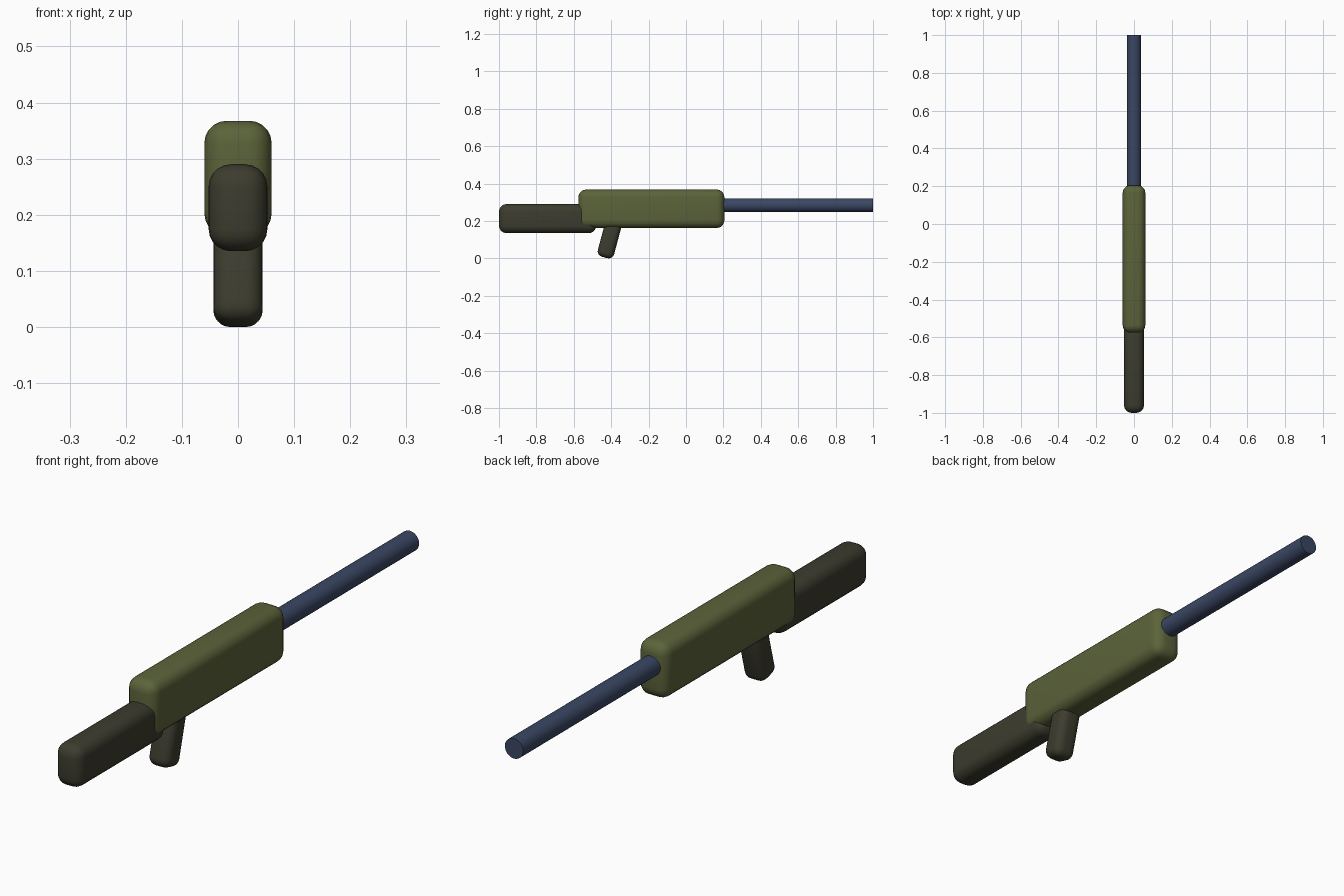
import bpy
import math

if "Cube" in bpy.data.objects:
    bpy.data.objects.remove(bpy.data.objects["Cube"])


def material(name, rgb):
    m = bpy.data.materials.new(name)
    m.diffuse_color = (*rgb, 1)
    m.use_nodes = True
    m.node_tree.nodes["Principled BSDF"].inputs["Base Color"].default_value = m.diffuse_color
    return m


olive = material("olive", (0.105, 0.125, 0.042))
dark = material("dark_brown", (0.046, 0.045, 0.028))
blue = material("blue_steel", (0.042, 0.062, 0.125))


def finish(name, mat):
    ob = bpy.context.object
    ob.name = name
    ob.data.materials.append(mat)
    bpy.ops.object.shade_smooth_by_angle(angle=math.radians(35))
    return ob


def rounded_box(name, center, size, radius, mat, tilt=0):
    bpy.ops.mesh.primitive_cube_add(size=1, location=center)
    ob = bpy.context.object
    ob.scale = size
    bpy.ops.object.transform_apply(location=False, rotation=False, scale=True)
    bev = ob.modifiers.new("round", 'BEVEL')
    bev.width = radius
    bev.segments = 5
    bpy.ops.object.modifier_apply(modifier="round")
    ob.rotation_euler.x = tilt
    return finish(name, mat)


# Receiver body
rounded_box("receiver", (0, -0.185, 0.265), (0.12, 0.78, 0.205), 0.04, olive)

# Shoulder stock
rounded_box("stock", (0, -0.74, 0.2125), (0.105, 0.52, 0.155), 0.04, dark)

# Grip, leaning forward at the top
rounded_box("grip", (0, -0.407, 0.111), (0.088, 0.09, 0.22), 0.03, dark,
            tilt=math.radians(-15))

# Barrel
y0, y1 = 0.1, 1.0
bpy.ops.mesh.primitive_cylinder_add(vertices=32, radius=0.037, depth=y1 - y0,
                                    location=(0, (y0 + y1) / 2, 0.284),
                                    rotation=(math.pi / 2, 0, 0))
finish("barrel", blue)
